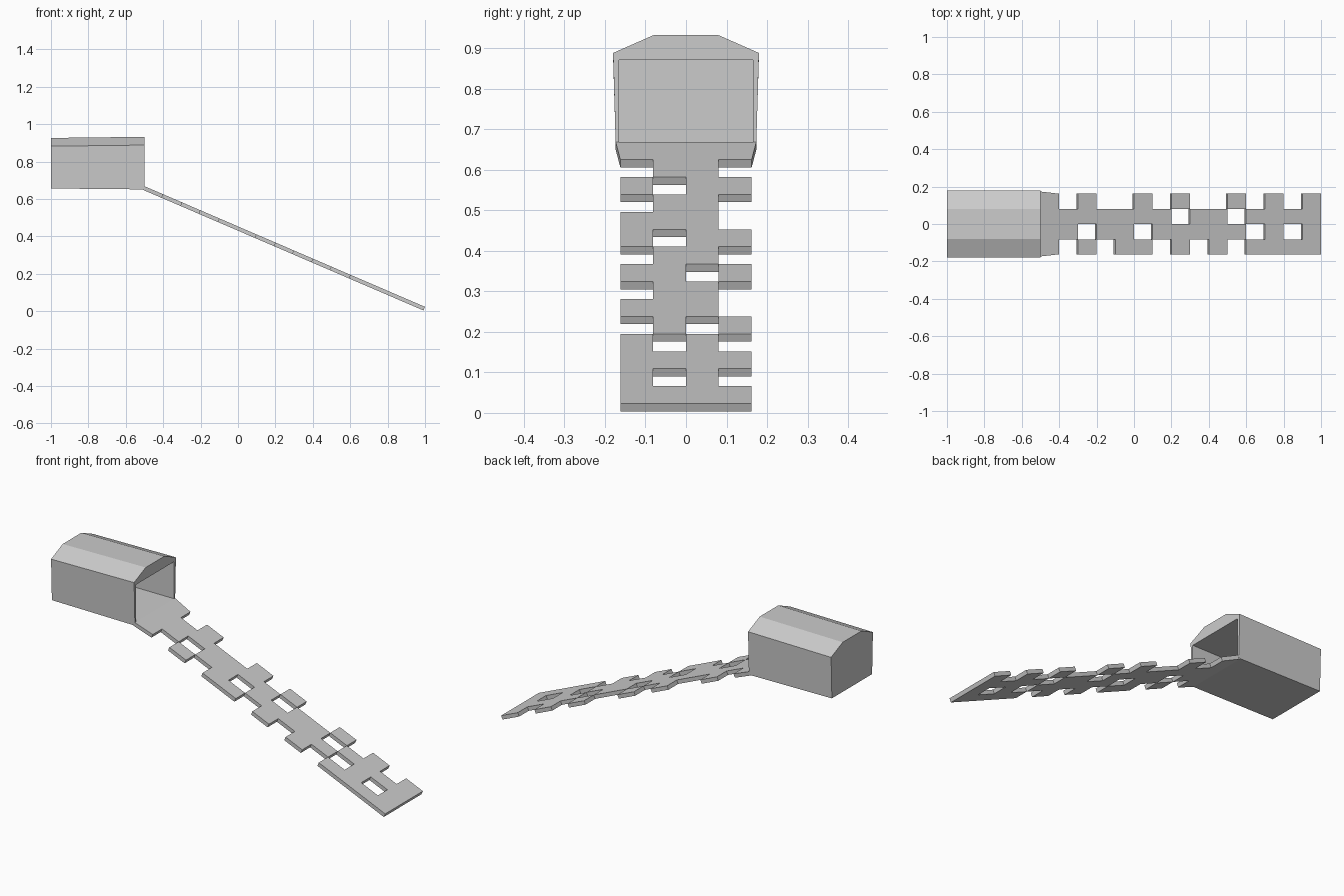
import bpy, bmesh

if "Cube" in bpy.data.objects:
    bpy.data.objects.remove(bpy.data.objects["Cube"])


def make_object(name, verts, faces):
    mesh = bpy.data.meshes.new(name)
    mesh.from_pydata(verts, [], faces)
    bm = bmesh.new()
    bm.from_mesh(mesh)
    bmesh.ops.delete(bm, geom=[v for v in bm.verts if not v.link_faces], context='VERTS')
    bm.to_mesh(mesh)
    bm.free()
    obj = bpy.data.objects.new(name, mesh)
    bpy.context.collection.objects.link(obj)
    return obj


# Coop house: six-sided gambrel shell, open at the +x end
def outline(x, floor, eave, top):
    return [(x, -.173, floor), (x, .173, floor), (x, .18, eave),
            (x, .08, top), (x, -.08, top), (x, -.18, eave)]


def opening(x):
    return [(x, -.165, .668), (x, .165, .668), (x, .165, .87), (x, -.165, .87)]


verts = (outline(-1, .656, .882, .926) + outline(-.5, .651, .888, .932)
         + opening(-.5) + opening(-.986))
faces = [tuple(range(5, -1, -1))]
faces += [(i, (i + 1) % 6, 6 + (i + 1) % 6, 6 + i) for i in range(6)]
# front rim around the opening
faces += [(6, 7, 13, 12), (7, 8, 14, 13), (8, 9, 10, 11, 15, 14), (11, 6, 12, 15)]
# interior walls and back
faces += [(12 + i, 12 + (i + 1) % 4, 16 + (i + 1) % 4, 16 + i) for i in range(4)]
faces.append((16, 17, 18, 19))
house = make_object("house", verts, faces)

# Ramp: fifteen steps, each string marks filled cells from -y to +y
steps = ["1111", "0110", "1011", "0110", "1110", "1011", "0110", "1101",
         "0110", "1110", "0101", "1010", "1111", "1010", "1111"]
ys = [-.162, -.082, 0, .08, .162]
rverts = []
for i in range(16):
    x = -.5 + i * .1
    for y in ys:
        flare = 1.07 if i == 0 and abs(y) > .1 else 1
        rverts.append((x, y * flare, .668 - .43 * (x + .5)))
rfaces = []
for i, row in enumerate(steps):
    for j, cell in enumerate(row):
        if cell == "1":
            a = i * 5 + j
            rfaces.append((a, a + 5, a + 6, a + 1))
ramp = make_object("ramp", rverts, rfaces)
solid = ramp.modifiers.new("thickness", 'SOLIDIFY')
solid.thickness = .021
solid.offset = -1
